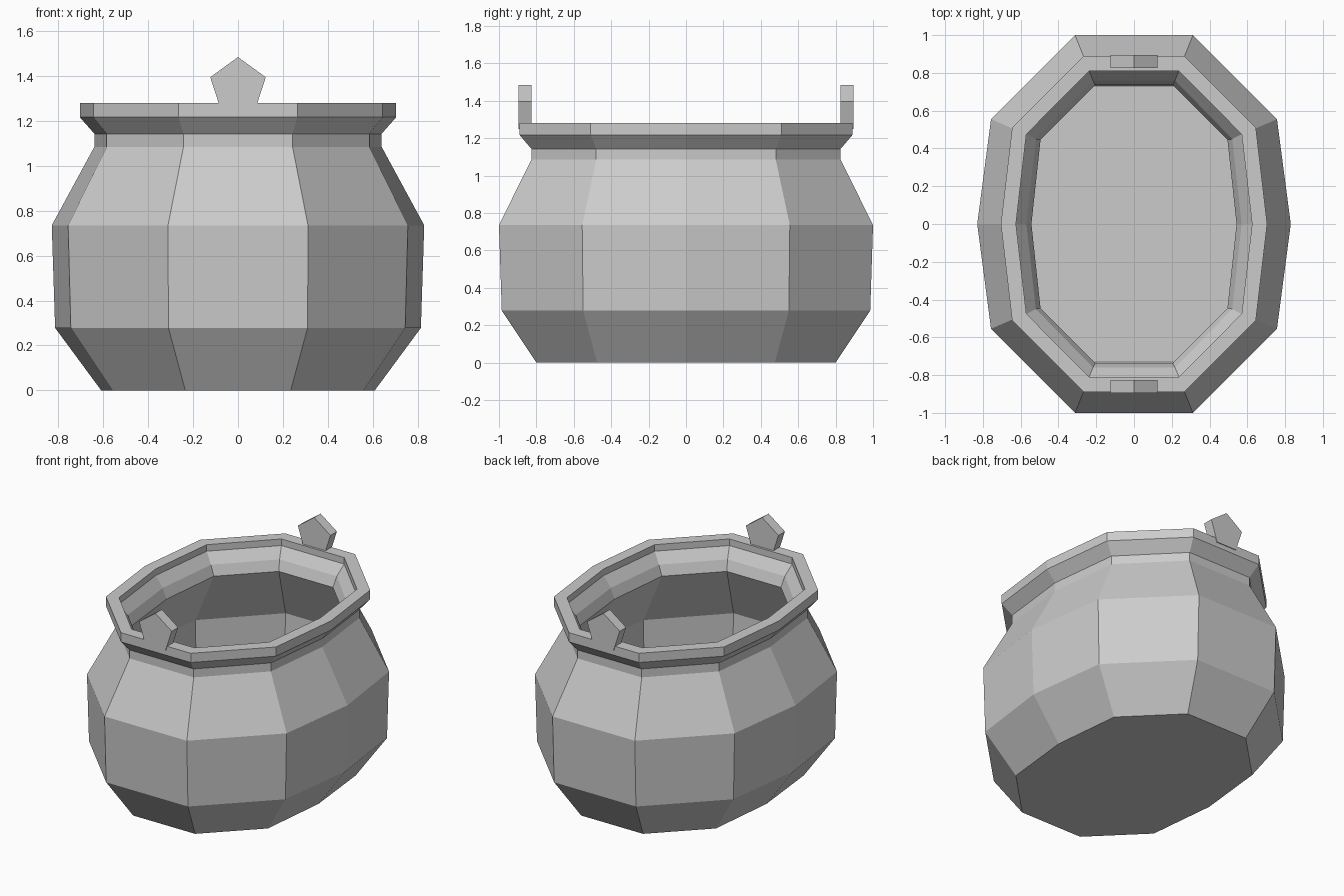
import bpy, bmesh, math
from mathutils import Matrix

cube = bpy.data.objects.get("Cube")
if cube:
    bpy.data.objects.remove(cube, do_unlink=True)

iron = bpy.data.materials.new("grey_iron")
iron.use_nodes = True
iron.diffuse_color = (0.6, 0.6, 0.6, 1)
iron.node_tree.nodes["Principled BSDF"].inputs["Base Color"].default_value = (0.6, 0.6, 0.6, 1)


def add_object(name, bm):
    bmesh.ops.recalc_face_normals(bm, faces=bm.faces)
    mesh = bpy.data.meshes.new(name)
    bm.to_mesh(mesh)
    bm.free()
    mesh.materials.append(iron)
    obj = bpy.data.objects.new(name, mesh)
    bpy.context.collection.objects.link(obj)
    return obj


def ring(bm, z, side, mid_x, mid_y, end_x, end_y):
    """Ten-sided stretched outline, mirrored in x and y."""
    quarter = [(side, 0), (mid_x, mid_y), (end_x, end_y)]
    half = quarter + [(-x, y) for x, y in reversed(quarter)]
    outline = half + [(x, -y) for x, y in reversed(half[1:-1])]
    return [bm.verts.new((x, y, z)) for x, y in outline]


# Pot wall: up the outside, over the rim and down the inside
profile = [
    (0.00, 0.61, 0.56, 0.475, 0.235, 0.80),
    (0.278, 0.815, 0.745, 0.55, 0.31, 0.985),
    (0.735, 0.83, 0.757, 0.555, 0.312, 1.0),
    (1.085, 0.64, 0.585, 0.48, 0.243, 0.827),
    (1.143, 0.64, 0.585, 0.48, 0.243, 0.827),
    (1.217, 0.705, 0.645, 0.51, 0.265, 0.89),
    (1.28, 0.705, 0.645, 0.51, 0.265, 0.89),
    (1.28, 0.625, 0.57, 0.475, 0.238, 0.81),
    (1.235, 0.625, 0.57, 0.475, 0.238, 0.81),
    (1.165, 0.57, 0.52, 0.45, 0.217, 0.76),
    (1.095, 0.543, 0.495, 0.445, 0.205, 0.735),
    (0.72, 0.75, 0.68, 0.51, 0.28, 0.915),
    (0.30, 0.735, 0.67, 0.505, 0.28, 0.90),
    (0.08, 0.56, 0.51, 0.44, 0.21, 0.73),
]
bm = bmesh.new()
rings = [ring(bm, *level) for level in profile]
for low, high in zip(rings, rings[1:]):
    for i in range(len(low)):
        j = (i + 1) % len(low)
        bm.faces.new((low[i], low[j], high[j], high[i]))
bm.faces.new(rings[0])
bm.faces.new(rings[-1])
add_object("pot_body", bm)

# Pentagonal lugs standing on the front and back of the rim
for name, side in (("front_lug", -1), ("back_lug", 1)):
    bm = bmesh.new()
    bmesh.ops.create_cone(bm, cap_ends=True, segments=5, radius1=0.13, radius2=0.13, depth=0.07)
    top = max(bm.verts, key=lambda v: v.co.y).co
    bm.transform(Matrix.Rotation(math.pi / 2 - math.atan2(top.y, top.x), 4, "Z"))
    bm.transform(Matrix.Rotation(math.pi / 2, 4, "X"))
    lug = add_object(name, bm)
    lug.location = (0, side * 0.86, 1.355)
